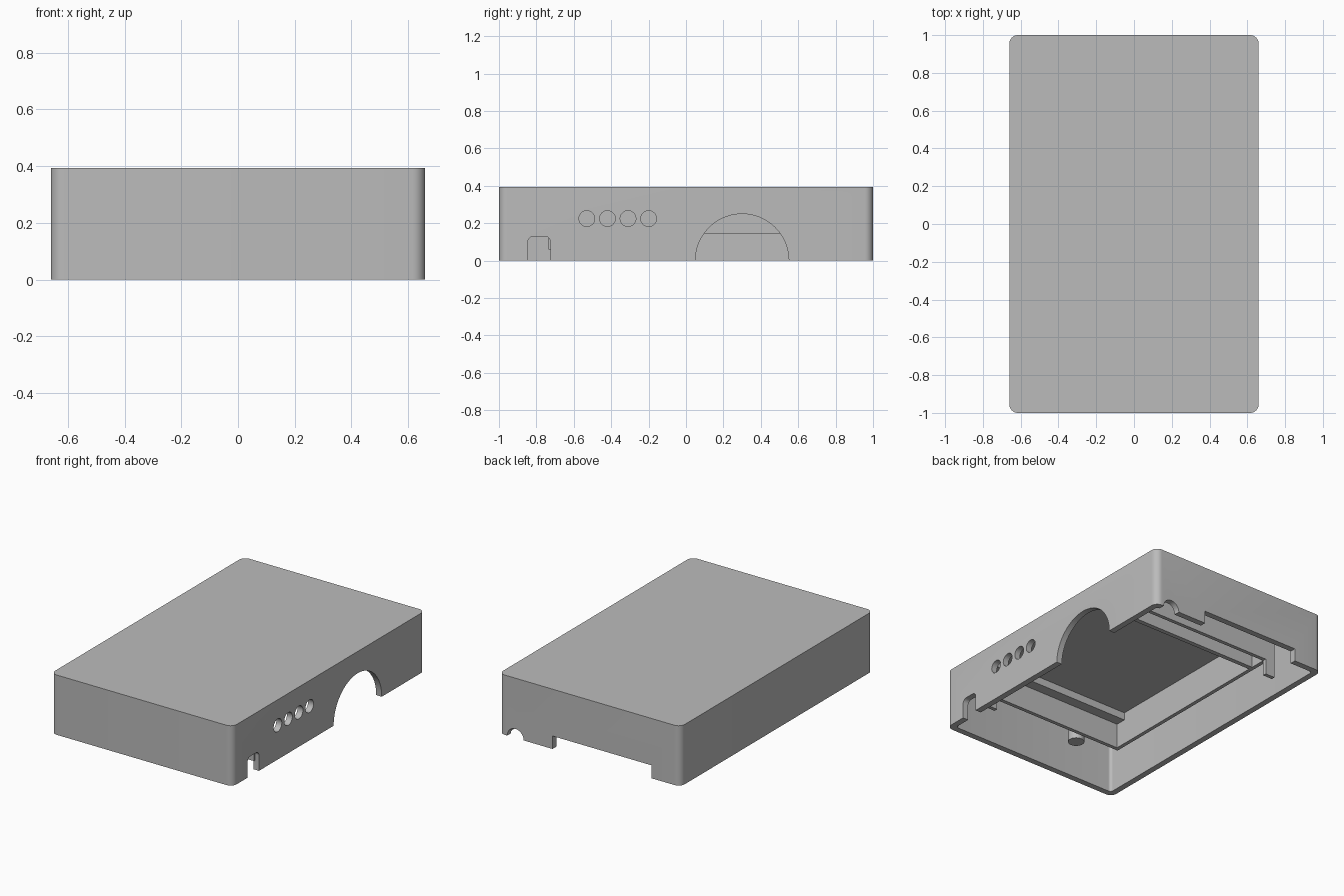
import bpy, bmesh, math
from mathutils import Matrix

cube = bpy.data.objects.get("Cube")
if cube:
    bpy.data.objects.remove(cube, do_unlink=True)

grey = bpy.data.materials.new("plain grey")
grey.use_nodes = True
GREY = (0.5, 0.5, 0.5, 1)
grey.diffuse_color = GREY
grey.node_tree.nodes["Principled BSDF"].inputs["Base Color"].default_value = GREY


def finish(name, bm):
    bmesh.ops.recalc_face_normals(bm, faces=bm.faces)
    mesh = bpy.data.meshes.new(name)
    bm.to_mesh(mesh)
    bm.free()
    mesh.materials.append(grey)
    ob = bpy.data.objects.new(name, mesh)
    bpy.context.scene.collection.objects.link(ob)
    return ob


def box(name, x, y, z, radius=0, axis=2):
    """Box between limits, with the edges along one axis rounded."""
    bm = bmesh.new()
    bmesh.ops.create_cube(bm, size=1)
    for v in bm.verts:
        v.co = [lim[0] if c < 0 else lim[1] for c, lim in zip(v.co, (x, y, z))]
    if radius:
        edges = [e for e in bm.edges
                 if abs(e.verts[0].co[axis] - e.verts[1].co[axis]) > 1e-4]
        bmesh.ops.bevel(bm, geom=edges, offset=radius, segments=8,
                        profile=0.5, affect='EDGES')
    return finish(name, bm)


def cylinder(name, centre, radius, depth, axis):
    bm = bmesh.new()
    bmesh.ops.create_cone(bm, cap_ends=True, segments=48, radius1=radius,
                          radius2=radius, depth=depth)
    turn = {"x": Matrix.Rotation(math.pi / 2, 4, 'Y'),
            "y": Matrix.Rotation(math.pi / 2, 4, 'X'),
            "z": Matrix.Identity(4)}[axis]
    bmesh.ops.transform(bm, verts=bm.verts, matrix=Matrix.Translation(centre) @ turn)
    return finish(name, bm)


def cut(target, cutter):
    mod = target.modifiers.new("cut", 'BOOLEAN')
    mod.operation = 'DIFFERENCE'
    mod.solver = 'EXACT'
    mod.object = cutter
    bpy.context.view_layer.objects.active = target
    bpy.ops.object.modifier_apply(modifier=mod.name)
    bpy.data.objects.remove(cutter, do_unlink=True)


W, L, H, T = 0.66, 1.0, 0.393, 0.04
IN = W - T
ROOF = 0.36

# Hollow cover, open underneath
shell = box("cover_shell", (-W, W), (-L, L), (0, H), 0.045)
cut(shell, box("cavity", (-IN, IN), (T - L, L - T), (-0.1, ROOF), 0.02))

# Openings in the left wall
cut(shell, cylinder("dial_opening", (W, 0.3, 0), 0.25, 0.2, "x"))
for i in range(4):
    cut(shell, cylinder("round_hole", (W, -0.53 + 0.11 * i, 0.225), 0.042, 0.2, "x"))
cut(shell, box("cable_slot", (0.58, 0.75), (-0.845, -0.725), (-0.1, 0.13), 0.03, 0))

# Openings in the back wall
cut(shell, box("wide_notch", (-0.45, 0.27), (0.9, 1.1), (-0.1, 0.085)))
cut(shell, cylinder("cable_notch", (0.54, L, 0), 0.06, 0.2, "y"))

# Ribs hanging from the roof
RIB = 0.144
TOP = ROOF + 0.01
box("side_rib", (-0.485, -0.46), (-0.735, 0.71), (RIB, TOP))
box("front_rib", (-0.46, IN + 0.01), (-0.735, -0.71), (RIB, TOP))
box("front_rib_step", (-0.46, IN + 0.01), (-0.71, -0.64), (0.31, TOP))
box("back_rib", (-0.46, IN + 0.01), (0.685, 0.71), (RIB, TOP))
box("inner_back_rib", (-0.46, IN + 0.01), (0.55, 0.58), (RIB, TOP))

# Locating tabs and post
box("front_tab", (0.5, IN + 0.01), (-0.735, -0.71), (0.06, RIB))
box("back_tab", (-0.53, -0.46), (0.685, 0.71), (0.04, TOP))
cylinder("front_post", (-0.25, -0.85, 0.27), 0.05, 0.2, "z")

for ob in bpy.context.scene.objects:
    if ob.type == 'MESH':
        bpy.ops.object.select_all(action='DESELECT')
        ob.select_set(True)
        bpy.context.view_layer.objects.active = ob
        bpy.ops.object.shade_smooth_by_angle(angle=math.radians(30))
